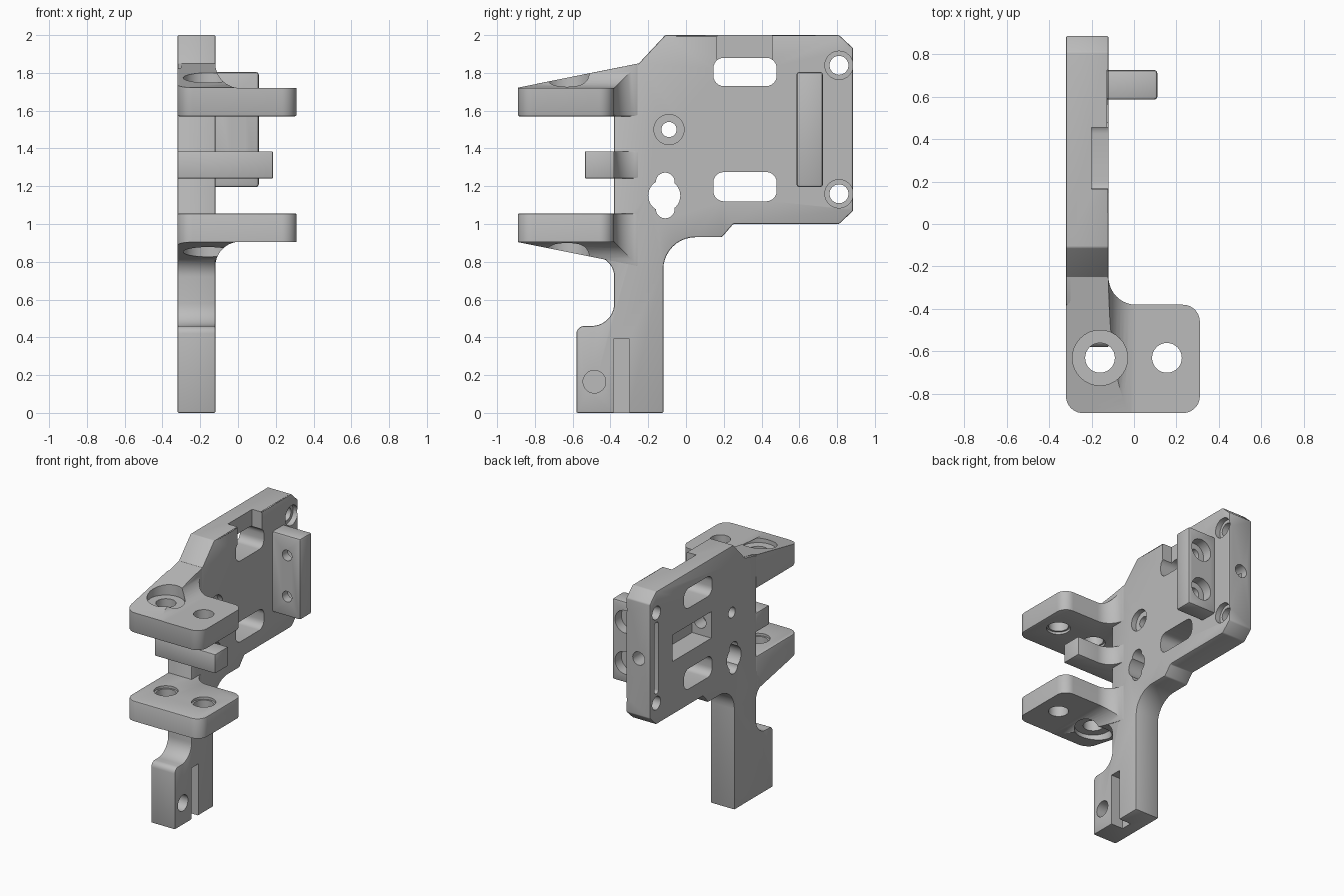
import bpy, bmesh
from math import sin, cos, radians

if "Cube" in bpy.data.objects:
    bpy.data.objects.remove(bpy.data.objects["Cube"])

GREY = (0.5, 0.5, 0.5, 1)
mat = bpy.data.materials.new("plain grey")
mat.use_nodes = True
mat.diffuse_color = GREY
mat.node_tree.nodes["Principled BSDF"].inputs["Base Color"].default_value = GREY

MID = 1.313            # height of the mirror plane between the two shelves
BACK, FACE = -0.32, -0.12   # the two sides of the plate


def arc(cx, cy, r, a0, a1, n=10):
    angles = [radians(a0 + (a1 - a0) * i / n) for i in range(n + 1)]
    return [(cx + r * cos(a), cy + r * sin(a)) for a in angles]


def circle(cx, cy, r):
    return arc(cx, cy, r, 0, 360, 32)[:-1]


def rounded(x0, x1, y0, y1, r):
    return (arc(x0 + r, y0 + r, r, 180, 270, 6) + arc(x1 - r, y0 + r, r, 270, 360, 6)
            + arc(x1 - r, y1 - r, r, 0, 90, 6) + arc(x0 + r, y1 - r, r, 90, 180, 6))


def rect(x0, x1, y0, y1):
    return [(x0, y0), (x1, y0), (x1, y1), (x0, y1)]


def flip(points, s):
    """Points whose second value is a distance from the mirror plane."""
    return [(p, MID + s * d) for p, d in points]


def prism(name, points, axis, a, b, bevel=0):
    place = {"x": lambda p, q, t: (t, p, q),
             "y": lambda p, q, t: (p, t, q),
             "z": lambda p, q, t: (p, q, t)}[axis]
    bm = bmesh.new()
    low = [bm.verts.new(place(p, q, a)) for p, q in points]
    high = [bm.verts.new(place(p, q, b)) for p, q in points]
    bm.faces.new(low)
    bm.faces.new(high)
    for i in range(len(points)):
        j = (i + 1) % len(points)
        bm.faces.new((low[i], low[j], high[j], high[i]))
    bmesh.ops.recalc_face_normals(bm, faces=bm.faces)
    mesh = bpy.data.meshes.new(name)
    bm.to_mesh(mesh)
    bm.free()
    mesh.materials.append(mat)
    ob = bpy.data.objects.new(name, mesh)
    bpy.context.collection.objects.link(ob)
    if bevel:
        mod = ob.modifiers.new("bevel", "BEVEL")
        mod.width, mod.segments = bevel, 2
        mod.limit_method, mod.angle_limit = "ANGLE", radians(40)
        apply(ob, mod)
    return ob


def apply(ob, mod):
    bpy.context.view_layer.objects.active = ob
    bpy.ops.object.modifier_apply(modifier=mod.name)


def cut(ob, points, axis, a, b):
    cutter = prism("cutter", points, axis, a, b)
    mod = ob.modifiers.new("cut", "BOOLEAN")
    mod.operation, mod.solver, mod.object = "DIFFERENCE", "EXACT", cutter
    apply(ob, mod)
    bpy.data.objects.remove(cutter)


# Main plate with the leg
outline = ([(-0.58, 0), (FACE, 0)] + arc(0.05, 0.76, 0.17, 180, 90)
           + [(0.19, 0.93), (0.25, 1), (0.81, 1), (0.885, 1.07), (0.885, 1.93), (0.81, 2),
              (-0.11, 2), (-0.25, 1.85), (-0.38, 1.82), (-0.38, 0.95), (-0.47, 0.93)]
           + arc(-0.49, 0.72, 0.11, 80, 0) + arc(-0.5, 0.58, 0.12, 0, -90)
           + arc(-0.54, 0.42, 0.04, 90, 180, 5))
plate = prism("main_plate", outline, "x", BACK, FACE, 0.007)

# Through slots, corner screw holes and small round hole
for z0, z1 in ((1.73, 1.88), (1.12, 1.275)):
    cut(plate, rounded(0.145, 0.48, z0, z1, 0.055), "x", -0.5, 0.1)
for y, z, r, wide in ((0.81, 1.84, 0.05, 0.075), (0.81, 1.16, 0.05, 0.075),
                      (-0.09, 1.5, 0.04, 0.08)):
    cut(plate, circle(y, z, r), "x", -0.5, 0.1)
    cut(plate, circle(y, z, wide), "x", -0.16, 0.1)
# Keyed opening
for y, z, r in ((-0.115, 1.15, 0.085), (-0.11, 1.222, 0.05), (-0.11, 1.08, 0.05)):
    cut(plate, circle(y, z, r), "x", -0.5, 0.1)
# Notch in the top edge
cut(plate, rect(0.165, 0.455, 1.87, 2.1), "x", -0.2, 0.1)
# Rear pocket, rear groove and the bore from the end
cut(plate, rect(0.155, 0.62, 1.4, 1.6), "x", -0.5, -0.16)
cut(plate, rounded(0.787, 0.833, 1.23, 1.77, 0.02), "x", -0.5, -0.27)
cut(plate, circle(-0.225, 1.5, 0.05), "y", 0.05, 1)
# Blind hole and groove in the leg
cut(plate, circle(-0.485, 0.165, 0.06), "x", -0.22, 0.1)
cut(plate, rect(-0.385, -0.3, -0.1, 0.39), "x", -0.22, 0.1)

# Curved root shared by shelves and bar
root = arc(0.01, -0.25, 0.13, 270, 180) + [(-0.3, -0.25)]

# Shelves, mirrored about the middle
shelf_outline = (arc(-0.24, -0.81, 0.08, 180, 270) + arc(0.23, -0.81, 0.08, 270, 360)
                 + arc(0.23, -0.46, 0.08, 0, 90) + root + [(-0.3, -0.37), (BACK, -0.38)])
for s, name in ((1, "upper"), (-1, "lower")):
    def at(d):
        return MID + s * d
    shelf = prism(name + "_shelf", shelf_outline, "z", at(0.257), at(0.54), 0.008)
    # Rounded inner corner beside the gusset, then its slope
    cove = arc(0.01, 0.537, 0.13, 180, 270) + [(0.5, 0.407), (0.5, 0.7), (FACE, 0.7)]
    cut(shelf, flip(cove, s), "y", -1.1, 0)
    slope = [(-1.1, 0.367), (-0.1, 0.567), (-0.1, 0.8), (-1.1, 0.8)]
    cut(shelf, flip(slope, s), "x", -0.6, 0.6)
    for x in (-0.16, 0.155):
        cut(shelf, circle(x, -0.63, 0.07), "z", at(0.2), at(0.7))
        cut(shelf, circle(x, -0.63, 0.083), "z", at(0.2), at(0.275))
    cut(shelf, circle(-0.16, -0.63, 0.13), "z", at(0.405), at(0.7))

    # Small fillets where shelf and bar meet the plate
    web = [(-0.3, -0.375), (0, -0.375)] + root
    fillet = prism(name + "_shelf_fillet", web, "z", at(0.207), at(0.26))
    cove = arc(-0.07, 0.207, 0.05, 180, 90) + [(0.1, 0.257), (0.1, 0.1), (FACE, 0.1)]
    cut(fillet, flip(cove, s), "y", -1, 0)
    fillet = prism(name + "_bar_fillet", web, "z", at(0.069), at(0.122))
    cove = arc(-0.07, 0.122, 0.05, 180, 270) + [(0.1, 0.072), (0.1, 0.2), (FACE, 0.2)]
    cut(fillet, flip(cove, s), "y", -1, 0)

# Middle bar
bar_outline = ([(BACK, -0.535), (0.185, -0.535), (0.185, -0.38)] + root
               + [(-0.3, -0.37), (BACK, -0.38)])
prism("middle_bar", bar_outline, "z", MID - 0.072, MID + 0.072, 0.006)

# Upright mounting block with two stepped screw holes
block = prism("mounting_block", rect(0.585, 0.725, 1.195, 1.805), "x", -0.14, 0.11, 0.015)
for z in (1.345, 1.655):
    cut(block, circle(0, z, 0.04), "y", 0.4, 0.9)
    cut(block, circle(0, z, 0.085), "y", 0.65, 0.9)

for ob in bpy.context.view_layer.objects:
    ob.select_set(ob.type == "MESH")
bpy.ops.object.shade_smooth_by_angle(angle=radians(30))
